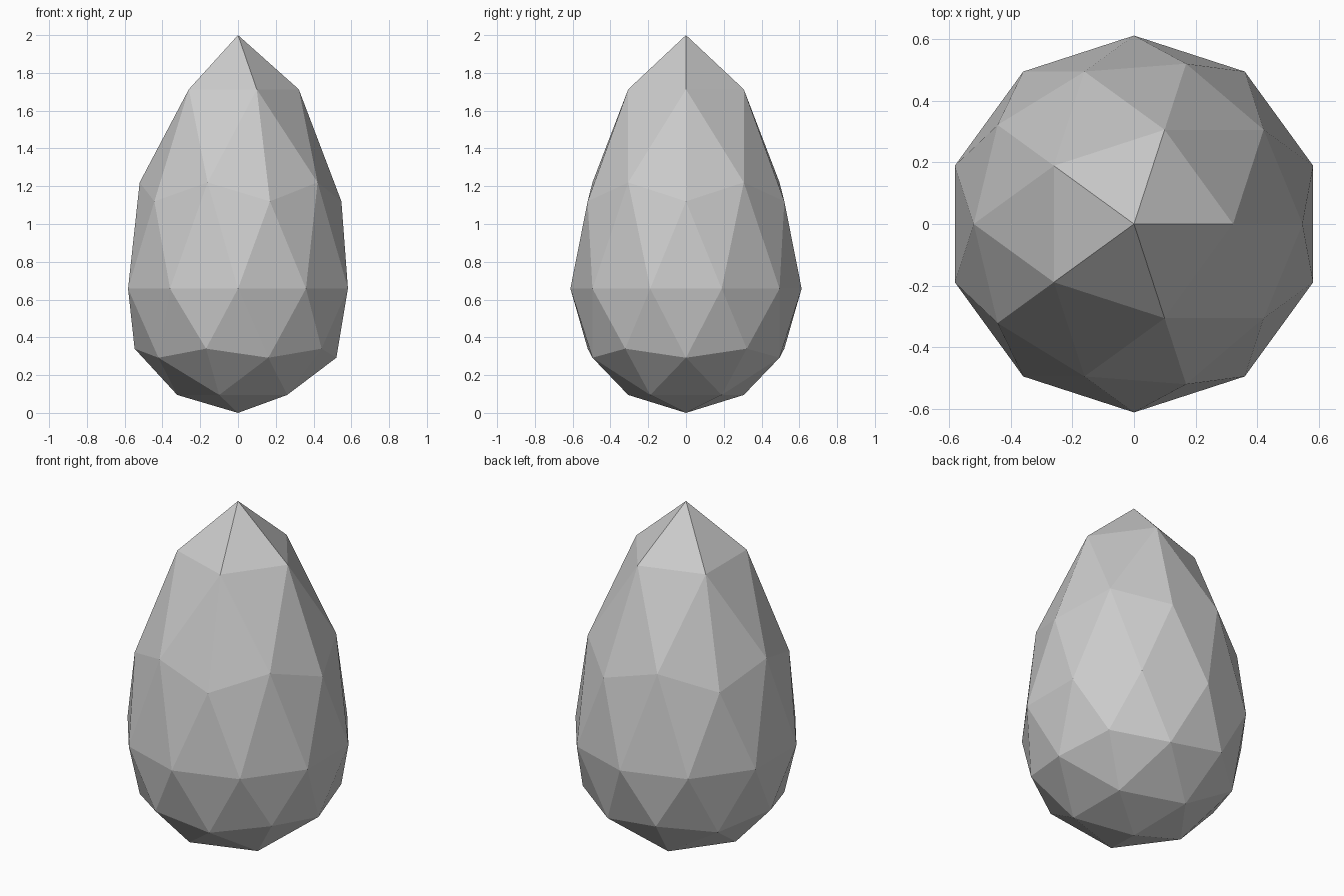
import bpy

if "Cube" in bpy.data.objects:
    bpy.data.objects.remove(bpy.data.objects["Cube"])

# Faceted egg: a two-level icosphere whose height is reshaped ring by ring
bpy.ops.mesh.primitive_ico_sphere_add(subdivisions=2, radius=1)
egg = bpy.context.object
egg.name = "faceted_egg"

RADIUS = 0.612
# (sphere height, egg height) for each vertex ring
PROFILE = [(-1, 0), (-0.851, 0.095), (-0.526, 0.292), (-0.447, 0.34), (0, 0.658),
           (0.447, 1.12), (0.526, 1.22), (0.851, 1.713), (1, 2.0)]

for v in egg.data.vertices:
    ring = min(PROFILE, key=lambda p: abs(p[0] - v.co.z))
    v.co = (v.co.x * RADIUS, v.co.y * RADIUS, ring[1])

egg.data.update()
bpy.ops.object.shade_flat()
